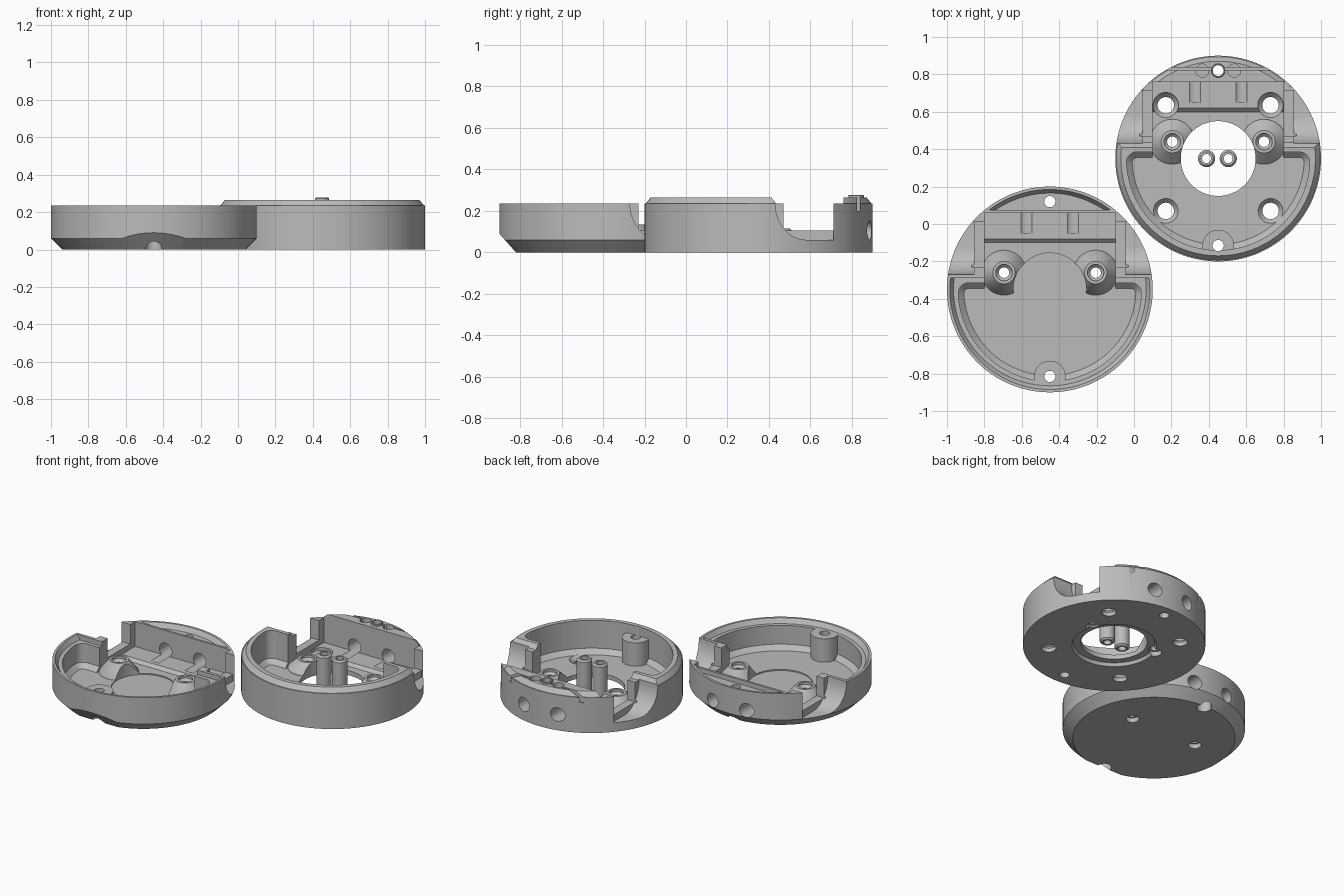
import bpy, bmesh, math
from mathutils import Matrix

if "Cube" in bpy.data.objects:
    bpy.data.objects.remove(bpy.data.objects["Cube"])

grey = bpy.data.materials.new("plain grey")
grey.diffuse_color = (0.5, 0.5, 0.5, 1)
grey.use_nodes = True
grey.node_tree.nodes["Principled BSDF"].inputs["Base Color"].default_value = grey.diffuse_color


def make(name, bm):
    bmesh.ops.recalc_face_normals(bm, faces=bm.faces)
    me = bpy.data.meshes.new(name)
    bm.to_mesh(me)
    bm.free()
    ob = bpy.data.objects.new(name, me)
    bpy.context.collection.objects.link(ob)
    return ob


def loft(name, layers):
    """Closed solid through (outline points, z) layers of equal point count."""
    bm = bmesh.new()
    rings = [[bm.verts.new((x, y, z)) for x, y in pts] for pts, z in layers]
    n = len(rings[0])
    for a, b in zip(rings, rings[1:]):
        for i in range(n):
            bm.faces.new((a[i], a[(i + 1) % n], b[(i + 1) % n], b[i]))
    bm.faces.new(rings[0])
    bm.faces.new(rings[-1])
    return make(name, bm)


def lathe(name, profile, x=0, y=0, n=48):
    """Solid of revolution from (radius, z) points."""
    ang = [2 * math.pi * i / n for i in range(n)]
    return loft(name, [([(x + r * math.cos(a), y + r * math.sin(a)) for a in ang], z)
                       for r, z in profile])


def prism_x(name, pts, x0, x1):
    """Extrude (y, z) points along x."""
    bm = bmesh.new()
    a, b = ([bm.verts.new((x, y, z)) for y, z in pts] for x in (x0, x1))
    n = len(pts)
    for i in range(n):
        bm.faces.new((a[i], a[(i + 1) % n], b[(i + 1) % n], b[i]))
    bm.faces.new(a)
    bm.faces.new(b)
    return make(name, bm)


def box(name, x0, x1, y0, y1, z0, z1):
    return prism_x(name, [(y0, z0), (y1, z0), (y1, z1), (y0, z1)], x0, x1)


def boolean(ob, other, op="DIFFERENCE"):
    m = ob.modifiers.new("boolean", "BOOLEAN")
    m.operation, m.object, m.solver = op, other, "EXACT"
    bpy.context.view_layer.objects.active = ob
    bpy.ops.object.modifier_apply(modifier=m.name)
    bpy.data.objects.remove(other)


def finish(ob, loc):
    ob.location = loc
    ob.data.materials.clear()
    ob.data.materials.append(grey)
    bpy.ops.object.select_all(action="DESELECT")
    ob.select_set(True)
    bpy.context.view_layer.objects.active = ob
    bpy.ops.object.shade_smooth_by_angle(angle=math.radians(30))


def d_outline(inset):
    """D shape: circle cut by a straight chord, with rounded corners."""
    r, top, f = 0.49 - inset, 0.035 - inset, 0.055 - inset
    cy = top - f
    cx = math.sqrt((r - f) ** 2 - cy ** 2)
    a = math.atan2(cy, cx)
    pts = []
    for i in range(9):      # left corner
        t = math.pi / 2 + (math.pi / 2 - a) * i / 8
        pts.append((-cx + f * math.cos(t), cy + f * math.sin(t)))
    for i in range(1, 80):  # round front
        t = math.pi - a + (math.pi + 2 * a) * i / 80
        pts.append((r * math.cos(t), r * math.sin(t)))
    for i in range(9):      # right corner
        t = a + (math.pi / 2 - a) * i / 8
        pts.append((cx + f * math.cos(t), cy + f * math.sin(t)))
    return pts


def case_half(name, upper):
    boss_h = 0.115 if upper else 0.135
    # outer shell: one half carries a raised lip, the other a chamfered base
    if upper:
        prof = [(0.55, 0), (0.55, 0.235), (0.544, 0.235), (0.52, 0.265)]
    else:
        prof = [(0.49, 0), (0.55, 0.06), (0.55, 0.235)]
    body = lathe(name, prof, n=128)

    # D-shaped pocket and the corridor running back from it
    boolean(body, loft("pocket", [(d_outline(0.03), 0.05), (d_outline(0), 0.08),
                                  (d_outline(0), 0.4)]))
    boolean(body, prism_x("corridor", [(-0.1, 0.0505), (0.25, 0.0505), (0.27, 0.07),
                                       (0.41, 0.07), (0.41, 0.41), (-0.1, 0.41)],
                          -0.35, 0.35))

    # side scoops with a low ridge inside each one
    arc = [(0.23 - 0.15 * math.cos(t * math.pi / 20), 0.235 - 0.175 * math.sin(t * math.pi / 20))
           for t in range(11)]
    scoop = [(0.08, 0.4)] + arc + [(0.36, 0.06), (0.36, 0.4)]
    for s in (-1, 1):
        boolean(body, prism_x("scoop", scoop, *sorted((s * 0.405, s * 0.7))))
        boolean(body, box("ridge_gap", *sorted((s * 0.34, s * 0.42)), 0.12, 0.36, 0.105, 0.5))

    # lip gap or matching rim recess
    if upper:
        boolean(body, prism_x("lip_gap", [(0.085, 0.2352), (0.41, 0.2352), (0.41, 0.4),
                                          (0.06, 0.4), (0.06, 0.265)], -0.7, 0.7))
    else:
        rec = lathe("recess", [(0.515, 0.205), (0.536, 0.237), (0.536, 0.3)], n=128)
        boolean(rec, box("keep", -0.7, 0.7, 0.06, 0.425, 0.1, 0.4))
        boolean(body, rec)

    # conical screw bosses and the tall front post
    for s in (-1, 1):
        boolean(body, lathe("boss", [(0.125, 0.03), (0.118, 0.06), (0.06, boss_h)],
                            s * 0.245, 0.09), "UNION")
    post = lathe("post", [(0.084, 0.044), (0.084, 0.205)], 0, -0.465)
    boolean(post, lathe("limit", [(0.525, 0), (0.525, 0.5)], n=96), "INTERSECT")
    boolean(body, post, "UNION")

    # centre opening
    if upper:
        boolean(body, lathe("opening", [(0.2, -0.1), (0.2, 0.4)], n=96))
        boolean(body, lathe("counterbore", [(0.26, -0.01), (0.245, 0.02)], n=96))
    else:
        boolean(body, lathe("disc_recess", [(0.195, 0.042), (0.195, 0.4)], n=96))

    # screw holes
    for s in (-1, 1):
        boolean(body, lathe("boss_hole", [(0.04, -0.1), (0.04, 0.03), (0.028, 0.031),
                                          (0.028, boss_h - 0.03), (0.044, boss_h - 0.015),
                                          (0.044, 0.4)], s * 0.245, 0.09, 32))
        if upper:
            for y in (-0.28, 0.285):
                boolean(body, lathe("mount_hole", [(0.044, -0.1), (0.044, 0.025),
                                                   (0.068, 0.052), (0.068, 0.12)],
                                    s * 0.28, y, 32))
        # horizontal cable holes through the rear block
        hole = lathe("cable_hole", [(0.046, 0.3), (0.046, 0.7)], n=32)
        hole.data.transform(Matrix.Translation((s * 0.125, 0, 0.105))
                            @ Matrix.Rotation(-math.pi / 2, 4, "X"))
        boolean(body, hole)
    for y in (-0.465, 0.47):
        boolean(body, lathe("post_hole", [(0.03, -0.1), (0.03, 0.4)], 0, y, 32))

    if upper:
        # slit and small pockets in the rear lip
        boolean(body, box("slit", -0.29, 0.29, 0.474, 0.488, 0.2, 0.4))
        for s in (-1, 1):
            boolean(body, lathe("lip_pocket", [(0.035, 0.225), (0.035, 0.4)], s * 0.085, 0.47, 24))
    else:
        # sloped flat and screw-head clearances on the underside
        boolean(body, prism_x("front_slope", [(-0.454, -0.018), (-0.63, 0.18),
                                              (-0.8, 0.18), (-0.8, -0.018)], -0.4, 0.4))
        for y in (-0.465, 0.47):
            boolean(body, lathe("screw_head", [(0.044, -0.1), (0.044, 0.09)], 0, y, 32))
    return body


def tube(name, ro, ri, z0, z1, chamfer):
    t = lathe(name, [(ro - chamfer, z0), (ro, z0 + chamfer), (ro, z1 - chamfer),
                     (ro - chamfer, z1)], n=40)
    boolean(t, lathe("bore", [(ri, z0 - 0.1), (ri, z1 + 0.1)], n=40))
    return t


finish(case_half("lower_case", False), (-0.45, -0.35, 0))
finish(case_half("upper_case", True), (0.45, 0.35, 0))

# loose spacers standing in the opening
for i, x in enumerate((0.388, 0.504)):
    finish(tube(f"spacer_{i + 1}", 0.046, 0.024, 0, 0.23, 0.01), (x, 0.35, 0))

# collar around the rear screw hole
finish(tube("rear_collar", 0.037, 0.029, 0.19, 0.277, 0.003), (0.45, 0.82, 0))
